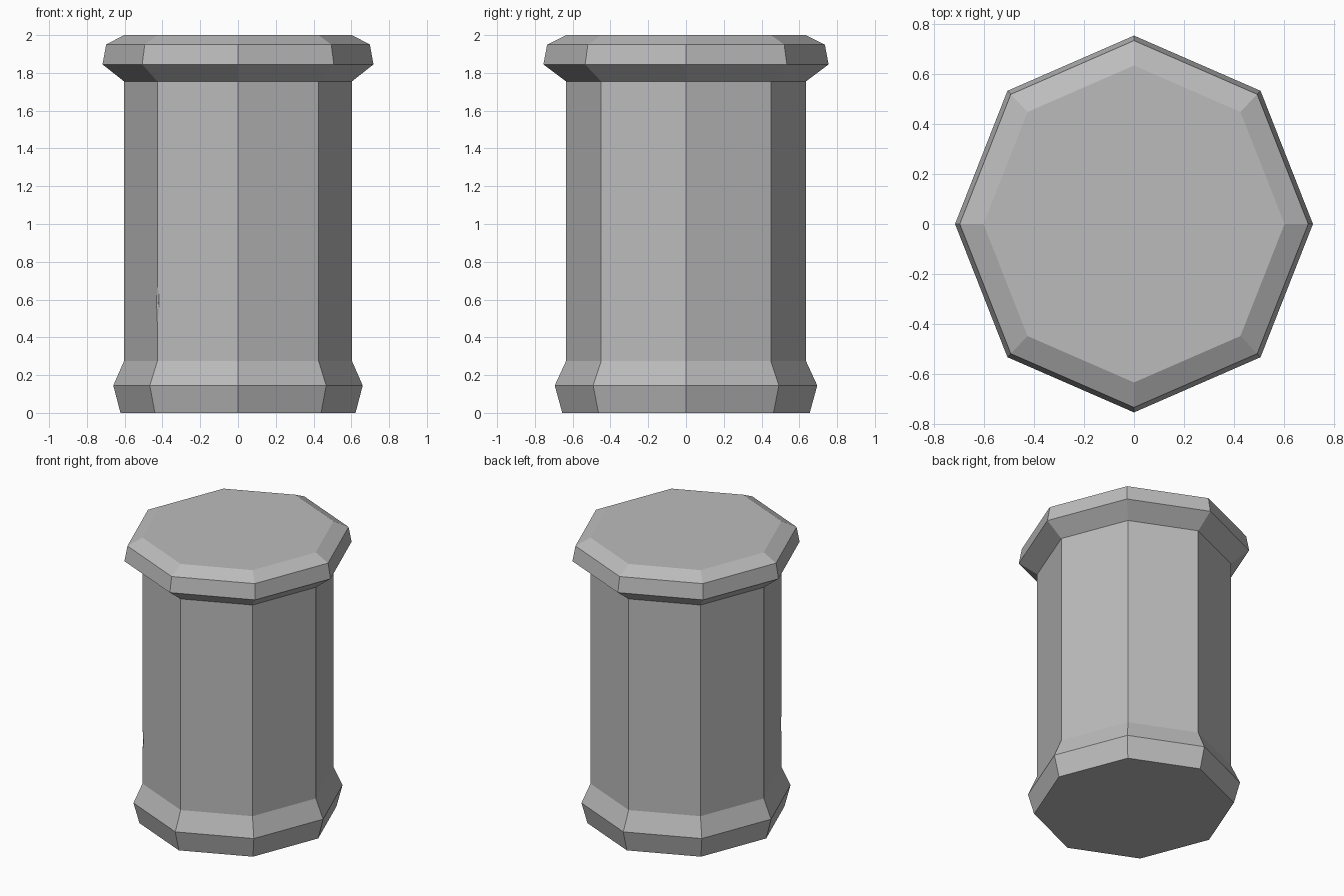
import bpy
import bmesh
from math import cos, sin, tau
from mathutils import Vector, Matrix

cube = bpy.data.objects.get("Cube")
if cube:
    bpy.data.objects.remove(cube, do_unlink=True)

stone = bpy.data.materials.new("grey stone")
stone.use_nodes = True
GREY = (0.5, 0.5, 0.5, 1)
stone.diffuse_color = GREY
stone.node_tree.nodes["Principled BSDF"].inputs["Base Color"].default_value = GREY


def make_object(name, bm):
    bmesh.ops.recalc_face_normals(bm, faces=bm.faces)
    mesh = bpy.data.meshes.new(name)
    bm.to_mesh(mesh)
    bm.free()
    mesh.materials.append(stone)
    obj = bpy.data.objects.new(name, mesh)
    bpy.context.collection.objects.link(obj)
    return obj


def octagon_column(name, profile, squash):
    """Loft eight-sided rings, given as (radius, height), into a closed solid."""
    bm = bmesh.new()
    rings = [[bm.verts.new((r * squash * cos(tau * i / 8), r * sin(tau * i / 8), z))
              for i in range(8)] for r, z in profile]
    for low, high in zip(rings, rings[1:]):
        for i in range(8):
            j = (i + 1) % 8
            bm.faces.new((low[i], low[j], high[j], high[i]))
    bm.faces.new(rings[0])
    bm.faces.new(rings[-1])
    return make_object(name, bm)


def chip(target, name, centre, along, outward, size):
    """Knock a shallow faceted chip out of an edge of the target."""
    u, w = Vector(along).normalized(), Vector(outward).normalized()
    v = w.cross(u).normalized()
    w = u.cross(v)
    frame = Matrix((u, v, w)).transposed().to_4x4()
    bm = bmesh.new()
    bmesh.ops.create_icosphere(
        bm, subdivisions=2, radius=1,
        matrix=Matrix.Translation(centre) @ frame @ Matrix.Diagonal((*size, 1)))
    cutter = make_object(name, bm)
    cutter.hide_render = True
    cutter.hide_viewport = True
    cutter.display_type = 'WIRE'
    mod = target.modifiers.new(name, 'BOOLEAN')
    mod.operation = 'DIFFERENCE'
    mod.solver = 'EXACT'
    mod.object = cutter


# Foot, shaft and overhanging cap in one profile
column = octagon_column("stone_column", [
    (0.655, 0), (0.695, 0.145), (0.635, 0.275), (0.635, 1.755),
    (0.755, 1.845), (0.735, 1.95), (0.635, 2.0)], 0.95)

# Worn spots: one on a shaft edge, one on the rim of the cap
chip(column, "shaft_chip_cutter", (-0.465, -0.485, 0.58),
     (0, 0, 1), (-1, -1, 0), (0.26, 0.06, 0.06))
chip(column, "rim_chip_cutter", (0.32, 0.665, 1.99),
     (0.92, -0.4, 0), (0.3, 0.7, 0.7), (0.23, 0.09, 0.075))
